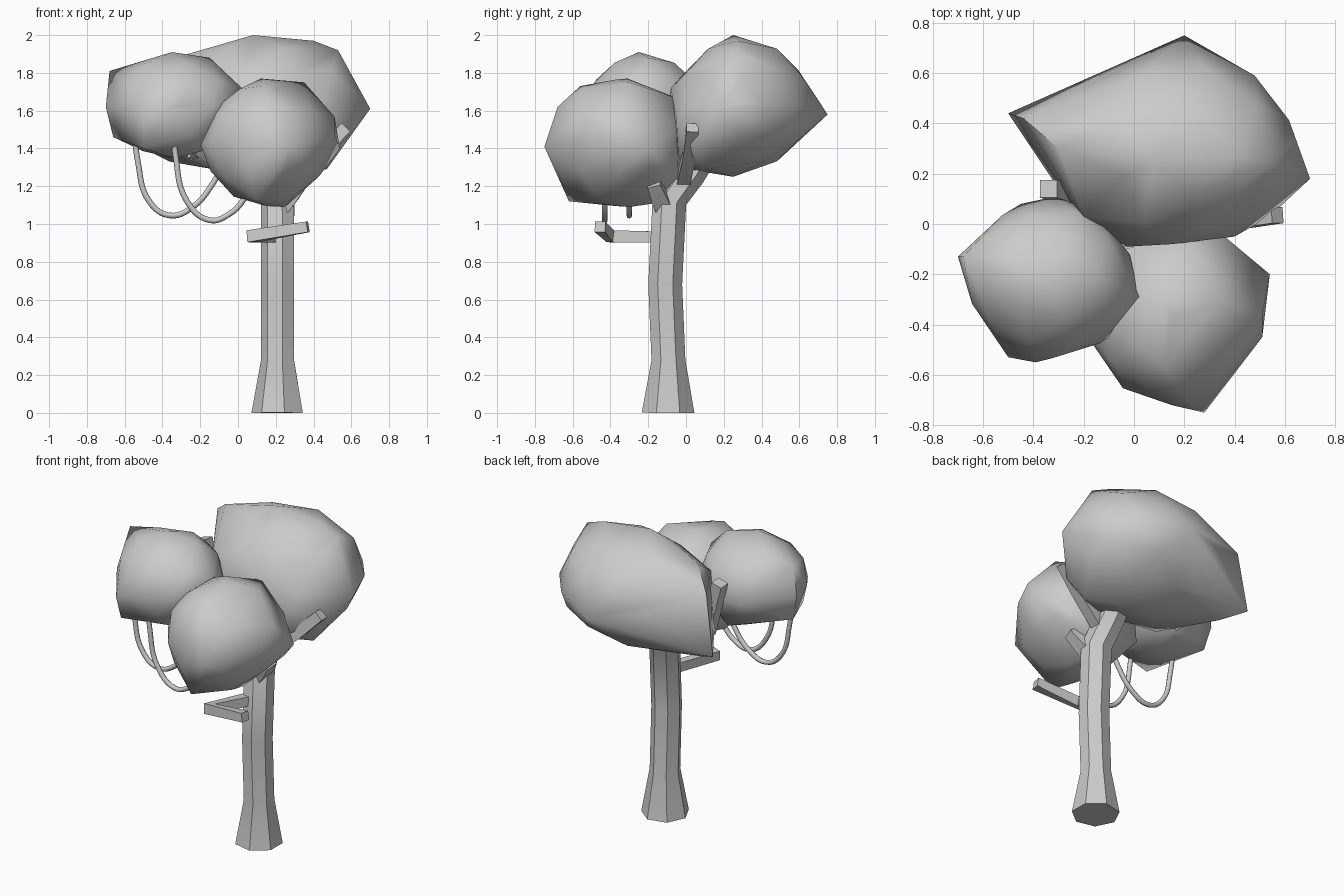
import bpy, bmesh, math
from mathutils import Vector, Matrix

if "Cube" in bpy.data.objects:
    bpy.data.objects.remove(bpy.data.objects["Cube"])


def finish(name, bm, angle):
    bmesh.ops.recalc_face_normals(bm, faces=bm.faces[:])
    mesh = bpy.data.meshes.new(name)
    bm.to_mesh(mesh)
    bm.free()
    obj = bpy.data.objects.new(name, mesh)
    bpy.context.collection.objects.link(obj)
    bpy.ops.object.select_all(action='DESELECT')
    obj.select_set(True)
    bpy.context.view_layer.objects.active = obj
    bpy.ops.object.shade_smooth_by_angle(angle=math.radians(angle))
    return obj


def limb(name, path, radii, sides=4, phase=math.pi / 4, angle=25):
    """Faceted tapering tube along a path."""
    bm = bmesh.new()
    pts = [Vector(p) for p in path]
    rings = []
    for i, (p, r) in enumerate(zip(pts, radii)):
        t = (pts[min(i + 1, len(pts) - 1)] - pts[max(i - 1, 0)]).normalized()
        ref = Vector((0, 1, 0)) if abs(t.z) > 0.6 else Vector((0, 0, 1))
        u = ref.cross(t).normalized()
        v = t.cross(u)
        rings.append([bm.verts.new(p + r * (math.cos(a) * u + math.sin(a) * v))
                      for a in (phase + math.tau * k / sides for k in range(sides))])
    for a, b in zip(rings, rings[1:]):
        for k in range(sides):
            n = (k + 1) % sides
            bm.faces.new((a[k], a[n], b[n], b[k]))
    bm.faces.new(rings[0][::-1])
    bm.faces.new(rings[-1])
    return finish(name, bm, angle)


def foliage(name, center, size, corners):
    """Rounded clump: an ellipsoid wrapped together with a few outlying corners."""
    bm = bmesh.new()
    bmesh.ops.create_icosphere(bm, subdivisions=2, radius=1,
                               matrix=Matrix.Translation(center) @ Matrix.Diagonal((*size, 1)))
    bmesh.ops.delete(bm, geom=bm.edges[:], context='EDGES_FACES')
    for c in corners:
        bm.verts.new(c)
    bmesh.ops.convex_hull(bm, input=bm.verts[:])
    bmesh.ops.delete(bm, geom=[v for v in bm.verts if not v.link_faces], context='VERTS')
    return finish(name, bm, 60)


def vine(name, path):
    curve = bpy.data.curves.new(name, 'CURVE')
    curve.dimensions = '3D'
    curve.bevel_depth = 0.015
    curve.bevel_resolution = 2
    curve.resolution_u = 6
    curve.use_fill_caps = True
    s = curve.splines.new('BEZIER')
    s.bezier_points.add(len(path) - 1)
    for bp, p in zip(s.bezier_points, path):
        bp.co = p
        bp.handle_left_type = bp.handle_right_type = 'AUTO'
    obj = bpy.data.objects.new(name, curve)
    bpy.context.collection.objects.link(obj)
    bpy.ops.object.select_all(action='DESELECT')
    obj.select_set(True)
    bpy.context.view_layer.objects.active = obj
    bpy.ops.object.convert(target='MESH')


# Seven-sided trunk with flared foot, leaning back at the top
limb("trunk",
     [(0.214, -0.095, 0), (0.214, -0.093, 0.28), (0.214, -0.11, 0.68),
      (0.214, -0.088, 1.12), (0.20, 0.02, 1.27), (0.19, 0.12, 1.42)],
     [0.143, 0.092, 0.092, 0.093, 0.09, 0.08], sides=7, phase=math.pi, angle=40)

# Branches
limb("fork_branch", [(0.21, -0.1, 1.07), (0.28, -0.14, 1.15), (0.335, -0.17, 1.22)],
     [0.07, 0.06, 0.05])
limb("right_branch", [(0.22, -0.02, 1.2), (0.42, 0.015, 1.36), (0.57, 0.035, 1.51)],
     [0.05, 0.048, 0.045])
limb("left_branch", [(0.05, 0.1, 1.42), (-0.24, 0.11, 1.37), (-0.34, 0.14, 1.72)],
     [0.05, 0.05, 0.05])
limb("bent_branch", [(0.19, -0.13, 0.93), (0.075, -0.4, 0.935), (0.37, -0.455, 0.985)],
     [0.042, 0.045, 0.04])

# Foliage clumps
foliage("back_foliage", (0.16, 0.3, 1.63), (0.48, 0.365, 0.35),
        [(.2, .75, 1.58), (.7, .18, 1.61), (.08, .25, 2.0), (.4, .27, 1.97),
         (.53, .25, 1.92), (-.5, .44, 1.4), (-.44, .42, 1.78), (-.3, .3, 1.89),
         (-.24, .05, 1.4), (-.2, .03, 1.72), (-.03, -.09, 1.6), (.4, -.05, 1.55),
         (.47, .1, 1.29), (.1, .25, 1.25), (.48, .59, 1.62), (.64, .33, 1.65),
         (-.36, .35, 1.33), (.15, -.08, 1.72), (.1, -.07, 1.42), (-.12, .06, 1.29),
         (.54, .03, 1.42), (.36, -.04, 1.36), (.25, .01, 1.29)])
foliage("front_foliage", (0.15, -0.37, 1.43), (0.33, 0.35, 0.335),
        [(.28, -.75, 1.41), (.02, -.63, 1.4), (.2, -.68, 1.62), (.12, -.56, 1.73),
         (.12, -.31, 1.77), (.35, -.3, 1.75), (.54, -.2, 1.4), (.51, -.36, 1.57),
         (.46, -.18, 1.3), (.51, -.45, 1.47), (-.2, -.4, 1.42), (.1, -.62, 1.12),
         (.25, -.3, 1.09), (.2, -.09, 1.12), (.2, -.03, 1.66), (.36, -.05, 1.5),
         (.28, -.04, 1.24), (-.12, -.12, 1.3), (-.1, -.12, 1.55)])
foliage("left_foliage", (-0.33, -0.22, 1.62), (0.33, 0.315, 0.275),
        [(-.7, -.13, 1.62), (-.68, -.13, 1.81), (-.66, -.15, 1.46), (-.5, -.53, 1.55),
         (-.5, -.48, 1.4), (-.39, -.55, 1.6), (-.35, -.25, 1.91), (-.15, -.2, 1.88),
         (.02, -.29, 1.72), (-.31, .11, 1.6), (-.1, -.45, 1.6), (-.2, -.4, 1.4),
         (-.3, 0, 1.38), (-.45, .08, 1.58), (-.12, .02, 1.6)])

# Hanging vines between the left and front clumps
vine("rear_vine", [(-.55, -.3, 1.5), (-.53, -.3, 1.33), (-.47, -.3, 1.12), (-.36, -.3, 1.045),
                   (-.24, -.3, 1.09), (-.13, -.3, 1.22), (-.08, -.3, 1.32)])
vine("front_vine", [(-.34, -.43, 1.5), (-.33, -.43, 1.36), (-.27, -.43, 1.12), (-.15, -.43, 1.02),
                    (-.05, -.43, 1.05), (.03, -.43, 1.13), (.08, -.43, 1.25)])
